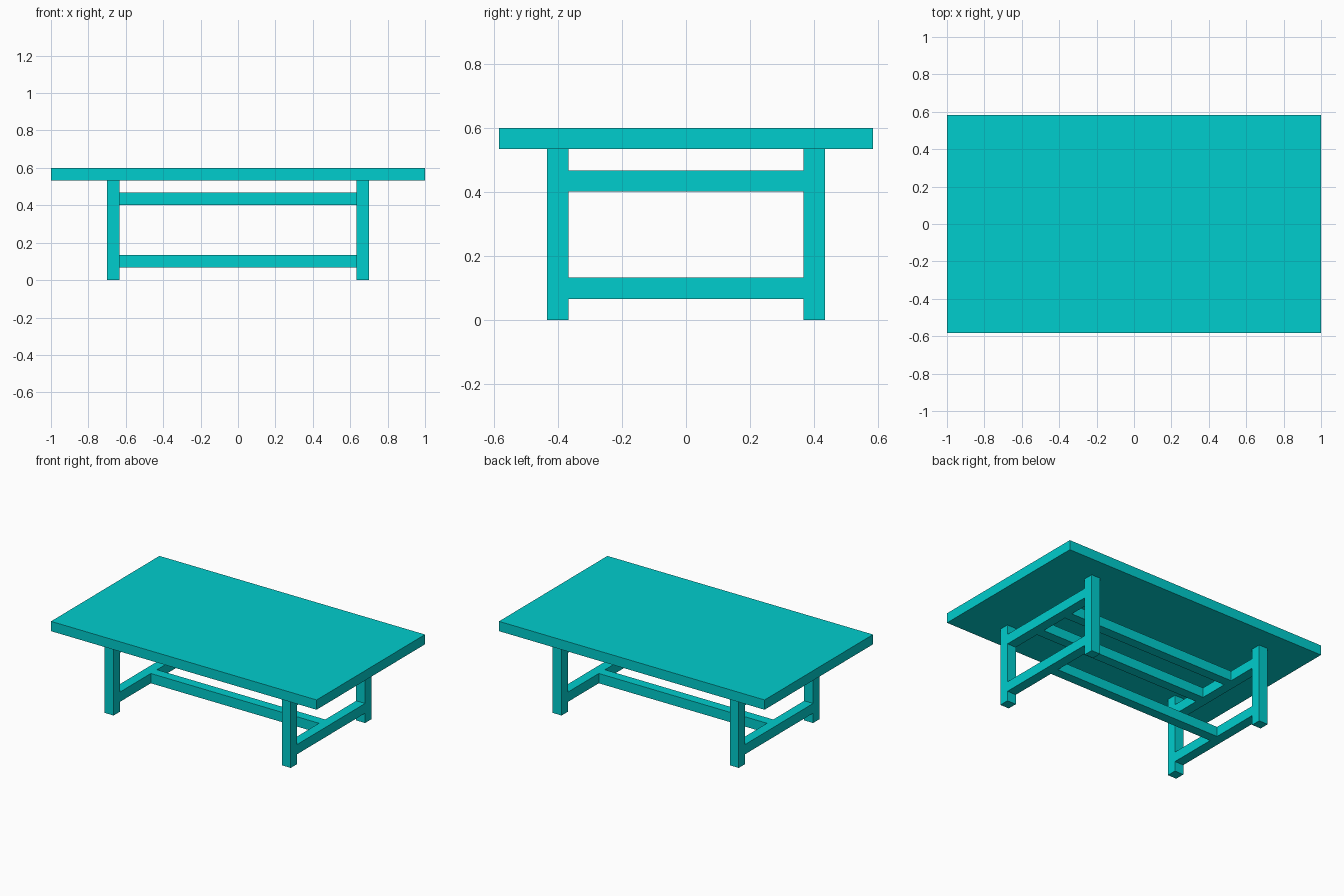
import bpy

if "Cube" in bpy.data.objects:
    bpy.data.objects.remove(bpy.data.objects["Cube"])

TEAL = bpy.data.materials.new("teal")
TEAL.diffuse_color = (0.0, 0.61, 0.61, 1)
TEAL.use_nodes = True
TEAL.node_tree.nodes["Principled BSDF"].inputs["Base Color"].default_value = TEAL.diffuse_color

W = 0.0667            # timber thickness
LEG_X, LEG_Y = 0.667, 0.40
TOP_Z = 0.60
LOW_Z, HIGH_Z = 0.10, 0.434   # rail centre heights


def box(name, centre, size):
    bpy.ops.mesh.primitive_cube_add(size=1, location=centre)
    ob = bpy.context.object
    ob.name = name
    ob.scale = size
    bpy.ops.object.transform_apply(location=False, rotation=False, scale=True)
    ob.data.materials.append(TEAL)
    return ob


# Table top
box("table_top", (0, 0, TOP_Z - W / 2), (2, 1.166, W))

# Legs and the end rails joining each pair
leg_h = TOP_Z - W
for sx, side in ((-1, "left"), (1, "right")):
    for sy, end in ((-1, "front"), (1, "back")):
        box(f"{end}_{side}_leg", (sx * LEG_X, sy * LEG_Y, leg_h / 2), (W, W, leg_h))
    for z, level in ((LOW_Z, "lower"), (HIGH_Z, "upper")):
        box(f"{side}_{level}_end_rail", (sx * LEG_X, 0, z), (W, 2 * LEG_Y - W, W))

# Long rails: one low in the middle, a pair higher up
rail_len = 2 * LEG_X - W
box("lower_stretcher", (0, 0, LOW_Z), (rail_len, W, W))
for sy, end in ((-1, "front"), (1, "back")):
    box(f"{end}_upper_stretcher", (0, sy * 0.133, HIGH_Z), (rail_len, W, W))
